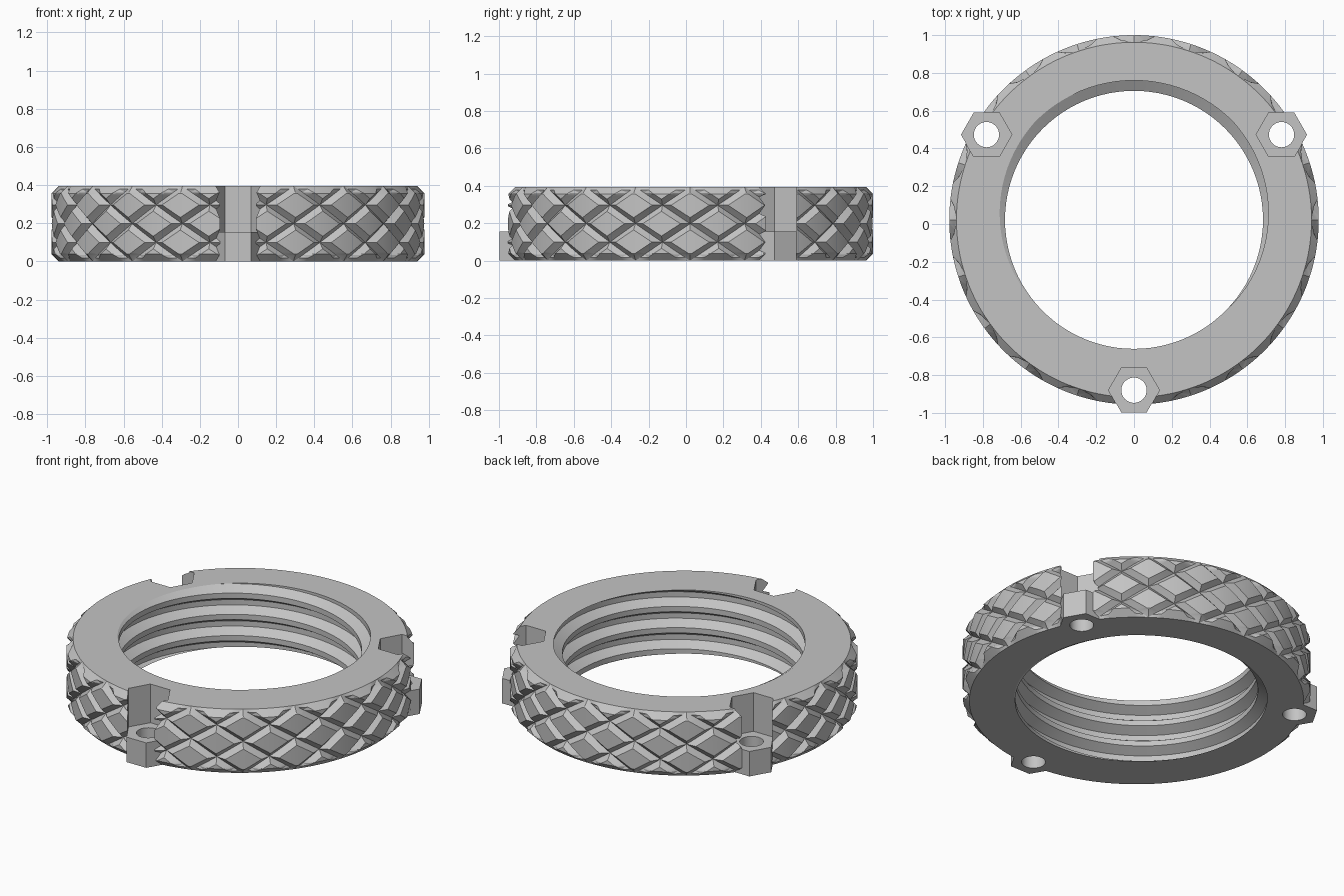
import bpy, bmesh
from math import pi, sin, cos, radians, hypot

old = bpy.data.objects.get("Cube")
if old:
    bpy.data.objects.remove(old, do_unlink=True)

HEIGHT = 0.395        # ring height
R_OUT = 0.978         # knurled outside radius
R_GROOVE = 0.945      # bottom of the knurl grooves
R_FACE = 0.94         # flat end faces, inside the chamfer
CHAMFER = R_OUT - R_FACE
R_ROOT, R_CREST = 0.738, 0.683   # inner thread
PITCH = HEIGHT / 3
LUG_R, LUG_DIST, LUG_TOP, HOLE_R = 0.135, 0.902, 0.155, 0.067
SHIFT_Y = 0.022

metal = bpy.data.materials.new("light_grey")
metal.use_nodes = True
metal.diffuse_color = (0.55, 0.55, 0.55, 1)
for node in metal.node_tree.nodes:
    if node.type == 'BSDF_PRINCIPLED':
        node.inputs["Base Color"].default_value = metal.diffuse_color


def make_object(name, bm):
    bmesh.ops.recalc_face_normals(bm, faces=bm.faces[:])
    mesh = bpy.data.meshes.new(name)
    bm.to_mesh(mesh)
    bm.free()
    mesh.materials.append(metal)
    ob = bpy.data.objects.new(name, mesh)
    bpy.context.collection.objects.link(ob)
    return ob


def slice_at(bm, z, keep=0):
    """Cut level z; keep=1 keeps what is above, keep=-1 what is below."""
    bmesh.ops.bisect_plane(bm, geom=bm.verts[:] + bm.edges[:] + bm.faces[:],
                           dist=1e-6, plane_co=(0, 0, z), plane_no=(0, 0, 1),
                           clear_inner=keep > 0, clear_outer=keep < 0)


def trim_and_cap(bm, low, high):
    slice_at(bm, low, 1)
    slice_at(bm, high, -1)
    bmesh.ops.holes_fill(bm, edges=[e for e in bm.edges if e.is_boundary], sides=0)


def polar(r, a, z):
    return (r * cos(a), r * sin(a), z)


def knurled_blank():
    """Grid that runs along both groove directions, so creases stay crisp."""
    n, per, span = 120, 6, 18
    step = 2 * pi / n
    bm = bmesh.new()
    cache = {}

    def deep(i, j):
        return int(i % per == 0 or j % per == 0)

    def vert(i, j):
        key = (i % n, j - n * (i // n))
        if key not in cache:
            i, j = key
            r = R_GROOVE if deep(i, j) else R_OUT
            z = HEIGHT / 2 + (i - j) * HEIGHT / (4 * per)
            cache[key] = bm.verts.new(polar(r, (i + j) * step / 2, z))
        return cache[key]

    for i in range(n):
        for j in range(i - span, i + span):
            a, b = vert(i, j), vert(i + 1, j)
            c, d = vert(i + 1, j + 1), vert(i, j + 1)
            if deep(i, j) + deep(i + 1, j + 1) == 1:
                tris = ((a, b, c), (a, c, d))
            else:
                tris = ((a, b, d), (b, c, d))
            for t in tris:
                bm.faces.new(t)
    slice_at(bm, CHAMFER)
    slice_at(bm, HEIGHT - CHAMFER)
    slice_at(bm, 0, 1)
    slice_at(bm, HEIGHT, -1)
    # chamfer both rims
    for v in bm.verts:
        r = hypot(v.co.x, v.co.y)
        limit = R_FACE + max(0, min(v.co.z, HEIGHT - v.co.z))
        if r > limit:
            v.co.x *= limit / r
            v.co.y *= limit / r
    bmesh.ops.holes_fill(bm, edges=[e for e in bm.edges if e.is_boundary], sides=0)
    return make_object("knurled_ring", bm)


def threaded_rod():
    """Right-handed screw with a trapezoid profile."""
    n = 96
    bm = bmesh.new()
    cache = {}

    def vert(i, row):
        key = (i % n, row + 4 * (i // n))
        if key not in cache:
            i, row = key
            z = PITCH * (row / 4 + i / n - 0.375)
            r = R_ROOT if row % 4 < 2 else R_CREST
            cache[key] = bm.verts.new(polar(r, 2 * pi * i / n, z))
        return cache[key]

    for i in range(n):
        for row in range(-8, 20):
            bm.faces.new((vert(i, row), vert(i + 1, row),
                          vert(i + 1, row + 1), vert(i, row + 1)))
    trim_and_cap(bm, -0.03, HEIGHT + 0.03)
    return make_object("thread_cutter", bm)


def three_prisms(name, sides, radius, low, high):
    """Upright prisms at the three lug positions."""
    bm = bmesh.new()
    for k in range(3):
        cx, cy, _ = polar(LUG_DIST, radians(-90 + 120 * k), 0)
        base = []
        for s in range(sides):
            x, y, _ = polar(radius, 2 * pi * s / sides, 0)
            base.append(bm.verts.new((cx + x, cy + y, low)))
        face = bm.faces.new(base)
        top = bmesh.ops.extrude_face_region(bm, geom=[face], use_keep_orig=True)
        moved = [g for g in top["geom"] if isinstance(g, bmesh.types.BMVert)]
        bmesh.ops.translate(bm, verts=moved, vec=(0, 0, high - low))
    return make_object(name, bm)


def combine(target, tool, operation):
    mod = target.modifiers.new(tool.name, 'BOOLEAN')
    mod.operation = operation
    mod.solver = 'EXACT'
    mod.object = tool
    bpy.context.view_layer.objects.active = target
    bpy.ops.object.modifier_apply(modifier=mod.name)
    bpy.data.objects.remove(tool, do_unlink=True)


# ring with threaded bore, hexagonal lugs, open notches above them, bolt holes
ring = knurled_blank()
combine(ring, threaded_rod(), 'DIFFERENCE')
combine(ring, three_prisms("lugs", 6, LUG_R, 0, LUG_TOP), 'UNION')
combine(ring, three_prisms("notches", 6, LUG_R, LUG_TOP, HEIGHT + 0.1), 'DIFFERENCE')
combine(ring, three_prisms("bolt_holes", 32, HOLE_R, -0.1, HEIGHT + 0.1), 'DIFFERENCE')

for v in ring.data.vertices:
    v.co.y += SHIFT_Y

bpy.ops.object.select_all(action='DESELECT')
ring.select_set(True)
bpy.context.view_layer.objects.active = ring
bpy.ops.object.shade_smooth_by_angle(angle=radians(20))
